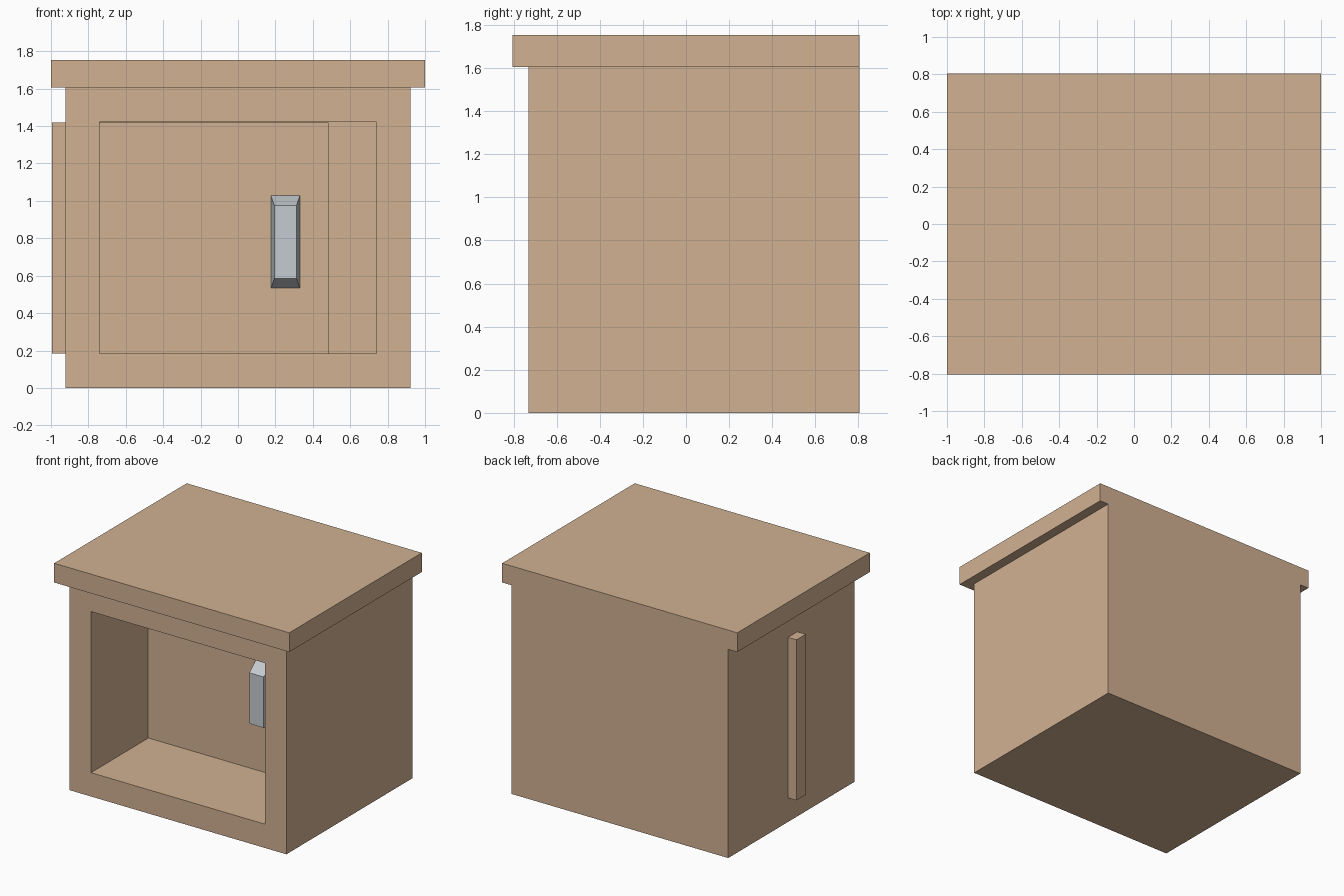
import bpy, bmesh
from mathutils import Vector

if "Cube" in bpy.data.objects:
    bpy.data.objects.remove(bpy.data.objects["Cube"])


def material(name, color):
    m = bpy.data.materials.new(name)
    m.diffuse_color = (*color, 1)
    m.use_nodes = True
    m.node_tree.nodes["Principled BSDF"].inputs["Base Color"].default_value = m.diffuse_color
    return m


wood = material("wood", (0.64, 0.44, 0.29))
metal = material("metal", (0.56, 0.60, 0.63))


def box(name, lo, hi, mat, edit=None):
    """Box between two corners; edit(bm, front_face) may reshape it."""
    lo, hi = Vector(lo), Vector(hi)
    bm = bmesh.new()
    bmesh.ops.create_cube(bm, size=1)
    for v in bm.verts:
        v.co = (lo + hi) / 2 + v.co * (hi - lo)
    bm.normal_update()
    if edit:
        edit(bm, min(bm.faces, key=lambda f: f.calc_center_median().y))
    bmesh.ops.recalc_face_normals(bm, faces=bm.faces)
    mesh = bpy.data.meshes.new(name)
    bm.to_mesh(mesh)
    bm.free()
    mesh.materials.append(mat)
    obj = bpy.data.objects.new(name, mesh)
    bpy.context.collection.objects.link(obj)
    return obj


WALL = 0.183
FRONT, BACK = -0.73, 0.805


def hollow(bm, front):
    # inset the front and push it back to form the compartment
    bmesh.ops.inset_region(bm, faces=[front], thickness=WALL, use_even_offset=True)
    new = bmesh.ops.extrude_discrete_faces(bm, faces=[front])["faces"]
    bmesh.ops.translate(bm, verts=new[0].verts, vec=(0, BACK - FRONT - WALL, 0))


def taper(bm, front):
    # narrow the front face of the handle
    c = front.calc_center_median()
    for v in front.verts:
        v.co.x = c.x + (v.co.x - c.x) * 0.77
        v.co.z = c.z + (v.co.z - c.z) * 0.79


# Cabinet body with open compartment, flush with the top at the back
box("cabinet_body", (-0.923, FRONT, 0), (0.923, BACK, 1.605), wood, hollow)

# Overhanging top slab
box("cabinet_top", (-1, -0.805, 1.605), (1, BACK, 1.753), wood)

# Sliding door, pushed part way out through the left wall
box("sliding_door", (-0.995, -0.035, WALL + 0.002), (0.484, 0.078, 1.42), wood)

# Tapered door handle
box("door_handle", (0.176, -0.14, 0.533), (0.331, -0.035, 1.028), metal, taper)
